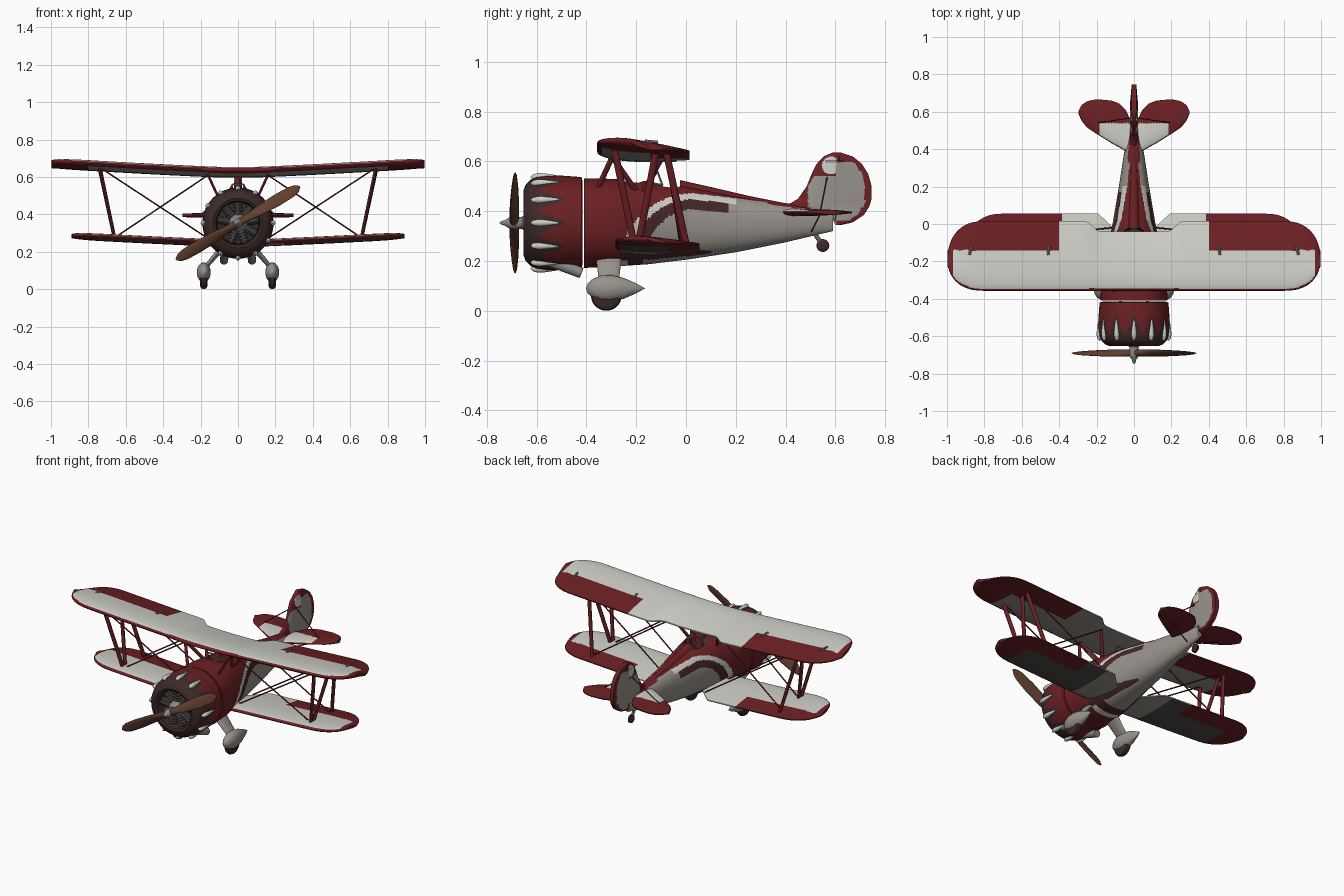
import bpy, bmesh, math
from mathutils import Vector as V

if "Cube" in bpy.data.objects:
    bpy.data.objects.remove(bpy.data.objects["Cube"])

def mat(name, c):
    m = bpy.data.materials.new(name)
    m.diffuse_color = (*c, 1)
    m.use_nodes = True
    m.node_tree.nodes["Principled BSDF"].inputs["Base Color"].default_value = m.diffuse_color
    return m

RED = mat("red paint", (0.15, 0.0145, 0.017))
WHITE = mat("off white paint", (0.62, 0.62, 0.57))
GREY = mat("warm grey paint", (0.31, 0.29, 0.26))
MAROON = mat("dark maroon", (0.06, 0.019, 0.019))
DARK = mat("dark brown", (0.045, 0.023, 0.022))
WOOD = mat("brown wood", (0.12, 0.05, 0.028))
METAL = mat("grey metal", (0.25, 0.25, 0.24))
IRON = mat("dark grey metal", (0.075, 0.07, 0.062))
BLACK = mat("dark rubber", (0.03, 0.026, 0.025))

# ---------- helpers ----------
def loft(name, rings, mats, rule=None, angle=40):
    """Skin closed rings of points; rule(centre, normal) gives the material index."""
    bm = bmesh.new()
    vs = [[bm.verts.new(p) for p in r] for r in rings]
    n = len(rings[0])
    for a, b in zip(vs, vs[1:]):
        for i in range(n):
            bm.faces.new((a[i], a[(i + 1) % n], b[(i + 1) % n], b[i]))
    bm.faces.new(vs[0])
    bm.faces.new(vs[-1])
    bmesh.ops.recalc_face_normals(bm, faces=bm.faces)
    if rule:
        for f in bm.faces:
            f.material_index = rule(f.calc_center_median(), f.normal)
    me = bpy.data.meshes.new(name)
    bm.to_mesh(me)
    bm.free()
    for m in mats:
        me.materials.append(m)
    ob = bpy.data.objects.new(name, me)
    bpy.context.collection.objects.link(ob)
    bpy.ops.object.select_all(action='DESELECT')
    ob.select_set(True)
    bpy.context.view_layer.objects.active = ob
    bpy.ops.object.shade_smooth_by_angle(angle=math.radians(angle))
    return ob

def lerp(table, t):
    for a, b in zip(table, table[1:]):
        if t <= b[0]:
            k = max(0, (t - a[0]) / (b[0] - a[0]))
            return [p + (q - p) * k for p, q in zip(a[1:], b[1:])]
    return list(table[-1][1:])

def ellipse(c, u, w, n):
    return [c + u * math.cos(2 * math.pi * i / n) + w * math.sin(2 * math.pi * i / n) for i in range(n)]

def strut(name, p, q, m, r=0.004, chord=None, n=8, end=1.0):
    """Bar from p to q, r thick, chord wide along y."""
    p, q = V(p), V(q)
    d = (q - p).normalized()
    ref = V((0, 1, 0)) if abs(d.y) < 0.9 else V((1, 0, 0))
    u = (ref - d * ref.dot(d)).normalized()
    w = d.cross(u)
    return loft(name, [ellipse(c, u * (chord or r) * k, w * r * k, n) for c, k in ((p, 1), (q, end))], [m])

def spin(name, c, axis, prof, mats, rule=None, n=32, u=None, sq=1.0):
    """Turn a profile of (distance along axis, radius) about an axis; sq widens the second direction."""
    c, axis = V(c), V(axis).normalized()
    u = V(u) if u else V((0, 0, 1))
    w = axis.cross(u)
    return loft(name, [ellipse(c + axis * s, u * max(r, 0.0005), w * max(r, 0.0005) * sq, n) for s, r in prof], mats, rule)

def surface(name, stations, point, mats, rule, drop=0.0, nf=40, blunt=0.003):
    """Aerofoil skin. stations: (span, lead, trail, mid height, thickness)."""
    fs = [(i / nf) ** 1.4 for i in range(nf + 1)]
    def half(f, t):
        return 5 * t * (0.2969 * f ** 0.5 - 0.126 * f - 0.3516 * f * f + 0.2843 * f ** 3 - 0.1015 * f ** 4) + blunt * f
    rings = []
    for s, le, te, h, t in stations:
        up = [point(s, le + (te - le) * f, h - drop * f + half(f, t)) for f in fs]
        dn = [point(s, le + (te - le) * f, h - drop * f - half(f, t)) for f in fs[:0:-1]]
        rings.append(up + dn)
    return loft(name, rings, mats, rule)

# ---------- fuselage with scalloped paint and two cockpits ----------
BODY = [(-0.41, 0.18, 0.172, 0.532), (-0.3, 0.174, 0.177, 0.53), (-0.15, 0.145, 0.187, 0.52),
        (0, 0.115, 0.205, 0.5), (0.2, 0.081, 0.235, 0.46), (0.4, 0.05, 0.275, 0.43), (0.59, 0.014, 0.32, 0.405)]
COCKPITS = [(-0.22, 0.045), (-0.075, 0.055)]

def in_cockpit(x, y, z):
    return z > 0.4 and any((x / 0.06) ** 2 + ((y - a) / b) ** 2 < 1 for a, b in COCKPITS)

def body_ring(y, n=128):
    hw, zb, zt = lerp(BODY, y)
    out = []
    for i in range(n):
        c, s = math.cos(2 * math.pi * i / n), math.sin(2 * math.pi * i / n)
        x = hw * math.copysign(abs(c) ** 0.88, c)
        z = (zb + zt) / 2 + (zt - zb) / 2 * math.copysign(abs(s) ** 0.88, s)
        out.append(V((x, y, z - 0.08 if in_cockpit(x, y, z) else z)))
    return out

def arch(y, d):
    u = min(1, (y + 0.27 - 1.5 * d) / (0.3 - 1.5 * d))
    if u <= 0:
        return 0
    return 0.17 + (0.302 - d) * math.sqrt(1 - (1 - u) ** 2) - max(0, y - 0.03) * 0.12

def body_paint(c, n):
    if in_cockpit(c.x, c.y, c.z):
        return 3
    if c.y > 0.33:
        return 0 if c.z > lerp(BODY, c.y)[2] - 0.012 else 1
    if c.z > arch(c.y, 0):
        return 0
    if c.z < 0.25 - 0.1 * max(0, c.y) and c.y < 0.1 and n.z > -0.85:
        return 4
    if c.y < 0.2 and c.z > arch(c.y, 0.024):
        return 2
    return 4 if c.y < 0.17 and c.z > arch(c.y, 0.064) else 1

loft("fuselage", [body_ring(-0.41 + i / 160) for i in range(161)], [RED, GREY, WHITE, BLACK, MAROON], body_paint)
RIDGE = [(-0.025, 0.05, 0.525), (0.1, 0.042, 0.497), (0.25, 0.03, 0.462), (0.4, 0.02, 0.432), (0.47, 0.016, 0.427)]
loft("headrest_ridge", [ellipse(V((0, y, 0.4)), V((w, 0, 0)), V((0, 0, t - 0.4)), 24) for y, w, t in RIDGE], [RED])
for k, y in enumerate((-0.28, -0.145)):  # windscreen frames
    pts = [(-0.06, y + 0.05, 0.505), (-0.035, y, 0.515), (-0.03, y + 0.03, 0.56),
           (0.03, y + 0.03, 0.56), (0.035, y, 0.515), (0.06, y + 0.05, 0.505)]
    for i, (a, b) in enumerate(list(zip(pts, pts[1:])) + [(pts[0], pts[2]), (pts[3], pts[5])]):
        strut(f"windscreen_frame_{k}_{i}", a, b, METAL, 0.004)

# ---------- cowling, engine, propeller ----------
Z0 = 0.353
COWL = [(-0.415, 0.165), (-0.42, 0.184), (-0.5, 0.19), (-0.56, 0.189), (-0.6, 0.184), (-0.625, 0.173),
        (-0.645, 0.152), (-0.652, 0.132), (-0.645, 0.118), (-0.6, 0.113), (-0.56, 0.11), (-0.555, 0.0)]
OUTER = COWL[:2] + [(-0.42 - 0.01 * i, lerp([(-y, r) for y, r in COWL[1:8]], 0.42 + 0.01 * i)[0]) for i in range(1, 21)]

def cowl_paint(c, n):
    if math.hypot(c.x, c.z - Z0) < 0.115:
        return 2
    a = (math.atan2(c.x, c.z - Z0) + math.pi / 12) % (math.pi / 6) - math.pi / 12
    return 1 if c.y < -0.605 or abs(a) < 0.25 * (-0.475 - c.y) / 0.12 else 0

spin("cowling", (0, 0, Z0), (0, 1, 0), OUTER + COWL[5:], [RED, DARK, BLACK], cowl_paint, n=144)
FAIR = [(-0.625, 0), (-0.615, 0.011), (-0.595, 0.016), (-0.57, 0.015), (-0.53, 0.009), (-0.485, 0)]
for i in range(12):
    a = i * math.pi / 6
    d = V((math.sin(a), 0, math.cos(a)))
    spin(f"cowl_fairing_{i}", V((0, 0, Z0)) + d * 0.184, (0, 1, 0), FAIR, [WHITE], n=12, u=d, sq=0.9)
for i in range(9):
    a = i * math.tau / 9
    d = V((math.sin(a), 0, math.cos(a)))
    c = V((0, -0.6, Z0))
    fins = [(0.03 + 0.008 * k, 0.026 if k % 2 else 0.021) for k in range(11)]
    spin(f"engine_cylinder_{i}", c, d, fins, [IRON], n=14, u=(0, 1, 0))
    strut(f"push_rod_{i}", c + V((0, -0.02, 0)) + d * 0.03, c + V((0, -0.03, 0)) + d * 0.11, METAL, 0.005)
spin("crankcase", (0, 0, Z0), (0, 1, 0), [(-0.66, 0), (-0.658, 0.025), (-0.64, 0.04), (-0.61, 0.05), (-0.56, 0.052)], [METAL])
spin("propeller_hub", (0, 0, Z0), (0, 1, 0),
     [(-0.75, 0), (-0.742, 0.007), (-0.725, 0.012), (-0.715, 0.02), (-0.7, 0.025), (-0.66, 0.024), (-0.65, 0.02)], [METAL])
pa = math.radians(30.5)
pd, pw = V((math.cos(pa), 0, math.sin(pa))), V((-math.sin(pa), 0, math.cos(pa)))
BLADE = [(0, 0.022, 0.018, 0.9), (0.05, 0.022, 0.016, 0.8), (0.13, 0.031, 0.012, 0.55), (0.24, 0.035, 0.009, 0.4),
         (0.33, 0.031, 0.006, 0.3), (0.365, 0.021, 0.005, 0.2), (0.385, 0.004, 0.002, 0.2)]
rings = []
for i in range(-38, 39):
    w, t, tw = lerp(BLADE, abs(i) / 38 * 0.385)
    tw *= 1 if i >= 0 else -1
    if abs(i) < 4:
        tw *= abs(i) / 4
    u = pw * math.cos(tw) + V((0, 1, 0)) * math.sin(tw)
    v = V((0, 1, 0)) * math.cos(tw) - pw * math.sin(tw)
    rings.append(ellipse(V((0, -0.69, Z0)) + pd * (i / 38 * 0.385), u * w, v * t, 16))
loft("propeller", rings, [WOOD])

# ---------- wings ----------
def wing(name, span, tip, le, te, mid, cut, z, rise, thick, drop, hinge, under, outer):
    xs = [tip * i / 40 for i in range(41)] + [tip + (span - tip) * math.sin(math.pi / 2 * i / 14) for i in range(1, 15)]
    def edges(x):
        k = 1
        if x > tip:
            k = max(0.04, 1 - ((x - tip) / (span - tip)) ** 2.4) ** (1 / 2.2)
        return mid + (le - mid) * k, mid + (min(te, lerp(cut, x)[0]) - mid) * k, k
    st = []
    for x in [-v for v in xs[:0:-1]] + xs:
        a, b, k = edges(abs(x))
        st.append((x, a, b, z + rise * (max(0, abs(x) - 0.08) / (span - 0.08)) ** 1.15, thick * k ** 0.6))
    def paint(c, n):
        x = abs(c.x)
        a, b, k = edges(x)
        if n.z < 0:
            if c.y - a < 0.02 or x > outer or (x > 0.39 and c.y > hinge):
                return 0
            return 2 if x < 0.25 else 3
        if c.y - a < 0.012 or (x > tip and b - c.y < 0.03) or x > span - 0.025:
            return 0
        return 0 if x > 0.39 and c.y > hinge else 1
    surface(name, st, lambda s, y, h: V((s, y, h)), [RED, WHITE, GREY, under], paint, drop)

wing("upper_wing", 0.997, 0.8, -0.357, 0.015, -0.19, [(0, -0.04), (0.19, -0.04), (0.25, 0.015)],
     0.638, 0.048, 0.046, 0.036, -0.14, GREY, 0.8)
wing("lower_wing", 0.89, 0.7, -0.283, 0.055, -0.12, [(0, -0.04), (0.09, -0.04), (0.19, 0.055)],
     0.252, 0.039, 0.036, 0.016, -0.07, IRON, 0.75)

for s, side in ((1, "right"), (-1, "left")):
    # interplane struts, cabane struts, rigging
    for i, (yt, zt, yb, zb) in enumerate([(-0.29, 0.66, -0.21, 0.275), (-0.08, 0.64, 0.0, 0.27), (-0.12, 0.642, -0.19, 0.275)]):
        strut(f"{side}_wing_strut_{i}", (0.74 * s, yt, zt), (0.66 * s, yb, zb), RED, 0.009, 0.014, 12)
    for i, (yt, yb) in enumerate([(-0.3, -0.36), (-0.29, -0.2), (-0.1, -0.17)]):
        strut(f"{side}_cabane_strut_{i}", (0.16 * s, yt, 0.61), (0.1 * s, yb, 0.48), RED, 0.007, 0.011, 10)
    for i, (yt, yb) in enumerate([(-0.28, -0.2), (-0.08, -0.02)]):
        strut(f"{side}_flying_wire_{i}", (0.12 * s, yb, 0.245), (0.73 * s, yt, 0.645), RED, 0.004)
        strut(f"{side}_landing_wire_{i}", (0.16 * s, yt, 0.61), (0.66 * s, yb, 0.275), RED, 0.004)
    # aileron hinges
    for x, dz in ((0.46, 0.016), (0.88, 0.038)):
        strut(f"{side}_aileron_hinge_{x}", (x * s, -0.165, 0.643 + dz), (x * s * 0.985, -0.115, 0.638 + dz), METAL, 0.007)
    # landing gear
    spin(f"{side}_wheel_spat", (0.183 * s, 0, 0.09), (0, 1, 0),
         [(-0.402, 0), (-0.395, 0.02), (-0.375, 0.038), (-0.34, 0.052), (-0.3, 0.053), (-0.25, 0.042), (-0.2, 0.02), (-0.165, 0)],
         [GREY], n=24, sq=0.7)
    spin(f"{side}_wheel", (0.183 * s, -0.32, 0.062), (1, 0, 0),
         [(-0.02, 0.0), (-0.02, 0.045), (-0.013, 0.058), (0, 0.062), (0.013, 0.058), (0.02, 0.045), (0.02, 0.0)], [DARK], n=28)
    strut(f"{side}_gear_leg", (0.09 * s, -0.31, 0.215), (0.18 * s, -0.31, 0.11), GREY, 0.015, 0.052, 16, 0.75)
    strut(f"{side}_exhaust", (0.07 * s, -0.55, 0.2), (0.075 * s, -0.42, 0.152), METAL, 0.022, None, 16)
    # tail wires
    strut(f"{side}_tail_wire_upper", (0, 0.57, 0.55), (0.2 * s, 0.54, 0.4), RED, 0.003)
    strut(f"{side}_tail_wire_lower", (0, 0.5, 0.31), (0.2 * s, 0.54, 0.39), RED, 0.003)

# ---------- tail ----------
STAB = [(0, 0.37, 0.55), (0.025, 0.38, 0.565), (0.04, 0.387, 0.605), (0.08, 0.41, 0.645), (0.12, 0.432, 0.66),
        (0.2, 0.482, 0.667), (0.25, 0.515, 0.657), (0.28, 0.55, 0.637), (0.297, 0.59, 0.605)]
st = [(i / 40 * 0.297, *lerp(STAB, abs(i) / 40 * 0.297), 0.395, 0.03 - 0.012 * abs(i) / 40) for i in range(-40, 41)]
surface("tailplane", st, lambda s, y, h: V((s, y, h)), [RED, WHITE],
        lambda c, n: 1 if n.z > 0 and c.y < 0.54 and abs(c.x) < 0.185 and c.y > lerp(STAB, abs(c.x))[0] + 0.006 else 0)
FIN = [(0.345, 0.6, 0.625), (0.355, 0.595, 0.67), (0.385, 0.58, 0.715), (0.42, 0.4, 0.737), (0.45, 0.45, 0.746),
       (0.5, 0.485, 0.746), (0.55, 0.505, 0.732), (0.59, 0.525, 0.707), (0.62, 0.553, 0.67), (0.636, 0.59, 0.622)]
st = [(z, *lerp(FIN, z), 0, 0.034 - 0.01 * (z > 0.6)) for z in [0.345 + 0.291 * i / 70 for i in range(71)]]

def fin_paint(c, n):
    a, b = lerp(FIN, c.z)
    if c.y > 0.605:
        return 1 if b - c.y > 0.026 and 0.36 < c.z < 0.6 else 0
    if math.hypot(c.y - 0.583, c.z - 0.583) < 0.036:
        return 2
    return 1 if c.y > 0.49 + max(0, c.z - 0.5) * 0.6 and c.z < 0.54 else 0

surface("fin_and_rudder", st, lambda s, y, h: V((h, y, s)), [RED, GREY, WHITE], fin_paint, blunt=0.012)
strut("rudder_hinge_line", (0, 0.6, 0.36), (0, 0.617, 0.62), DARK, 0.019, 0.003)
strut("tail_wheel_strut", (0, 0.51, 0.32), (0, 0.548, 0.265), METAL, 0.009)
spin("tail_wheel", (0, 0.55, 0.262), (1, 0, 0),
     [(-0.012, 0), (-0.012, 0.017), (-0.006, 0.026), (0.006, 0.026), (0.012, 0.017), (0.012, 0)], [DARK], n=20)
